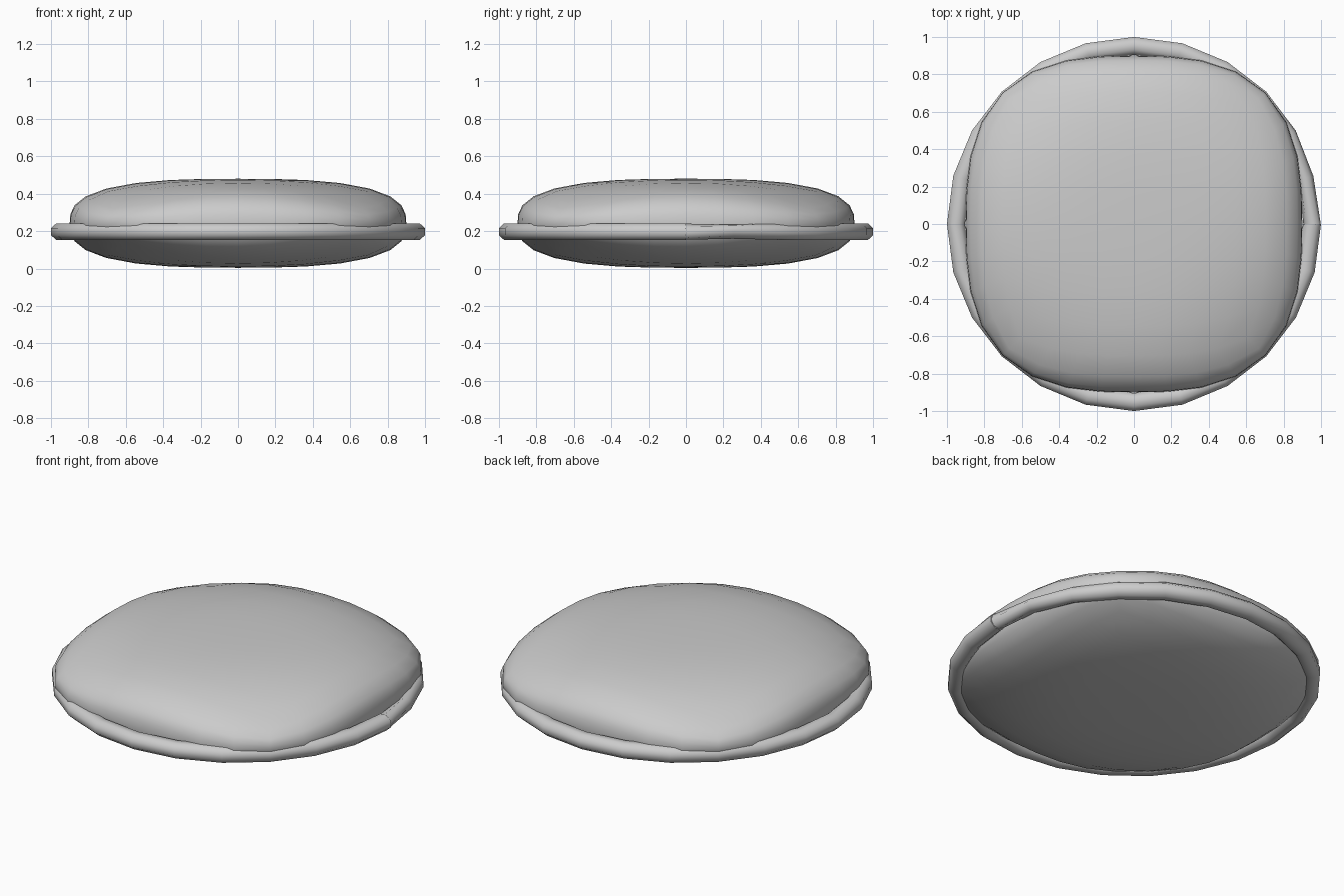
import bpy, bmesh, math

cube = bpy.data.objects.get("Cube")
if cube:
    bpy.data.objects.remove(cube, do_unlink=True)

grey = bpy.data.materials.new("soft grey")
grey.use_nodes = True
COLOUR = (0.6, 0.6, 0.6, 1)
grey.diffuse_color = COLOUR
grey.node_tree.nodes["Principled BSDF"].inputs["Base Color"].default_value = COLOUR


def finish(bm, name):
    bmesh.ops.recalc_face_normals(bm, faces=bm.faces)
    mesh = bpy.data.meshes.new(name)
    bm.to_mesh(mesh)
    bm.free()
    mesh.materials.append(grey)
    obj = bpy.data.objects.new(name, mesh)
    bpy.context.collection.objects.link(obj)
    bpy.ops.object.select_all(action='DESELECT')
    obj.select_set(True)
    bpy.context.view_layer.objects.active = obj
    bpy.ops.object.shade_smooth_by_angle(angle=math.radians(50))
    return obj


# Padded cushion: a gridded cube inflated to a rounded square, thin at its corners
HALF_WIDTH, HALF_HEIGHT, POWER = 0.9, 0.238, 2.8
bm = bmesh.new()
bmesh.ops.create_cube(bm, size=2)
bmesh.ops.subdivide_edges(bm, edges=bm.edges[:], cuts=7, use_grid_fill=True)
for v in bm.verts:
    p = [math.tan(c * math.pi / 4) for c in v.co]
    size = sum(abs(c) ** POWER for c in p) ** (1 / POWER)
    x, y, z = (c / size for c in p)
    pinch = max(0.5, 1 - 1.1 * (x * y) ** 2)
    v.co = (x * HALF_WIDTH, y * HALF_WIDTH, 0.242 + z * HALF_HEIGHT * pinch)
finish(bm, "cushion")

# Piping: an open loop of tube whose two ends meet at the left side
SEGMENTS, SIDES, RADIUS, TUBE = 24, 8, 0.952, 0.048
bm = bmesh.new()
rings = []
for i in range(SEGMENTS + 1):
    angle = 2 * math.pi * i / SEGMENTS
    # the starting end is twisted and slightly squeezed
    near = max(0, 1 - abs(i - 1) / 2)
    ring = []
    for j in range(SIDES):
        t = 2 * math.pi * (j + 0.5) / SIDES + 0.6 * near
        r = RADIUS + TUBE * math.cos(t) / math.cos(math.pi / SIDES) * (1 - 0.2 * near)
        z = 0.197 + TUBE * math.sin(t) * (1 - 0.2 * near)
        ring.append(bm.verts.new((r * math.cos(angle), r * math.sin(angle), z)))
    rings.append(ring)
for a, b in zip(rings, rings[1:]):
    for j in range(SIDES):
        k = (j + 1) % SIDES
        bm.faces.new((a[j], a[k], b[k], b[j]))
bm.faces.new(rings[0])
bm.faces.new(rings[-1])
finish(bm, "piping")
